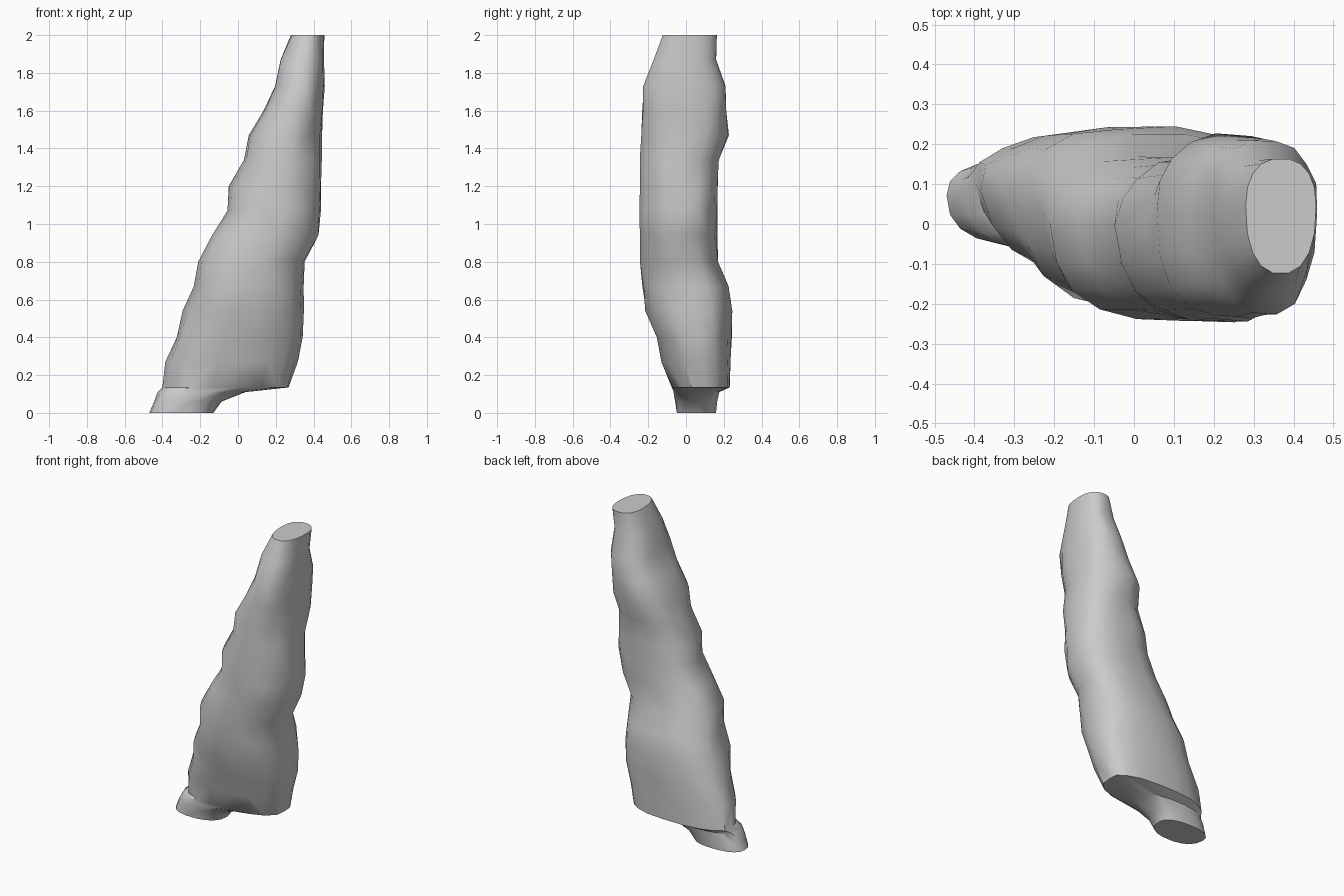
import bpy, bmesh, math, random

cube = bpy.data.objects.get("Cube")
if cube:
    bpy.data.objects.remove(cube)

random.seed(4)
SIDES = 18

# Stone colour
stone = bpy.data.materials.new("pale_grey_stone")
stone.use_nodes = True
grey = (0.6, 0.6, 0.6, 1)
stone.diffuse_color = grey
stone.node_tree.nodes["Principled BSDF"].inputs["Base Color"].default_value = grey

# Cross-sections from foot to top: height, left, right, front, back
SECTIONS = [
    (0, -.47, -.13, -.05, .16), (.06, -.45, -.08, -.06, .17),
    (.11, -.43, .05, -.07, .18), (.135, -.41, .285, -.08, .235),
    (.27, -.39, .32, -.14, .245), (.4, -.33, .35, -.16, .245),
    (.54, -.3, .36, -.22, .25), (.67, -.235, .36, -.24, .23),
    (.8, -.22, .36, -.25, .18), (.94, -.14, .44, -.25, .17),
    (1.07, -.06, .45, -.25, .175), (1.2, -.05, .45, -.25, .175),
    (1.34, .03, .445, -.25, .18), (1.47, .05, .45, -.245, .23),
    (1.6, .13, .455, -.24, .22), (1.73, .19, .465, -.23, .215),
    (1.87, .22, .46, -.18, .165), (2, .28, .457, -.125, .165),
]


def rounded(value, power):
    return math.copysign(abs(value) ** power, value)


def add_ring(bm, section):
    """Uneven rounded outline with its side tips slightly behind the middle."""
    z, left, right, front, back = section
    cx = (left + right) / 2
    cy = front + (back - front) * .58
    ring = []
    for i in range(SIDES):
        a = math.tau * i / SIDES
        c, s = rounded(math.cos(a), .85), rounded(math.sin(a), .85)
        wobble = 1 - random.uniform(0, .05) * (0 < z < 2)
        x = cx + c * wobble * (right - cx if c > 0 else cx - left)
        y = cy + s * wobble * (back - cy if s > 0 else cy - front)
        ring.append(bm.verts.new((x, y, z)))
    return ring


# Leaning stone body lofted through its sections
bm = bmesh.new()
rings = [add_ring(bm, s) for s in SECTIONS]
for low, high in zip(rings, rings[1:]):
    for i in range(SIDES):
        j = (i + 1) % SIDES
        a, b, c, d = low[i], low[j], high[j], high[i]
        if random.random() < .5:
            bm.faces.new((a, b, c))
            bm.faces.new((a, c, d))
        else:
            bm.faces.new((a, b, d))
            bm.faces.new((b, c, d))
bm.faces.new(rings[0][::-1])
bm.faces.new(rings[-1])
bmesh.ops.recalc_face_normals(bm, faces=bm.faces)
mesh = bpy.data.meshes.new("leaning_stone")
bm.to_mesh(mesh)
bm.free()
mesh.materials.append(stone)
body = bpy.data.objects.new("leaning_stone", mesh)
bpy.context.collection.objects.link(body)

# Soft shading with the hard rims kept
bpy.ops.object.select_all(action='DESELECT')
body.select_set(True)
bpy.context.view_layer.objects.active = body
bpy.ops.object.shade_smooth_by_angle(angle=math.radians(35))
